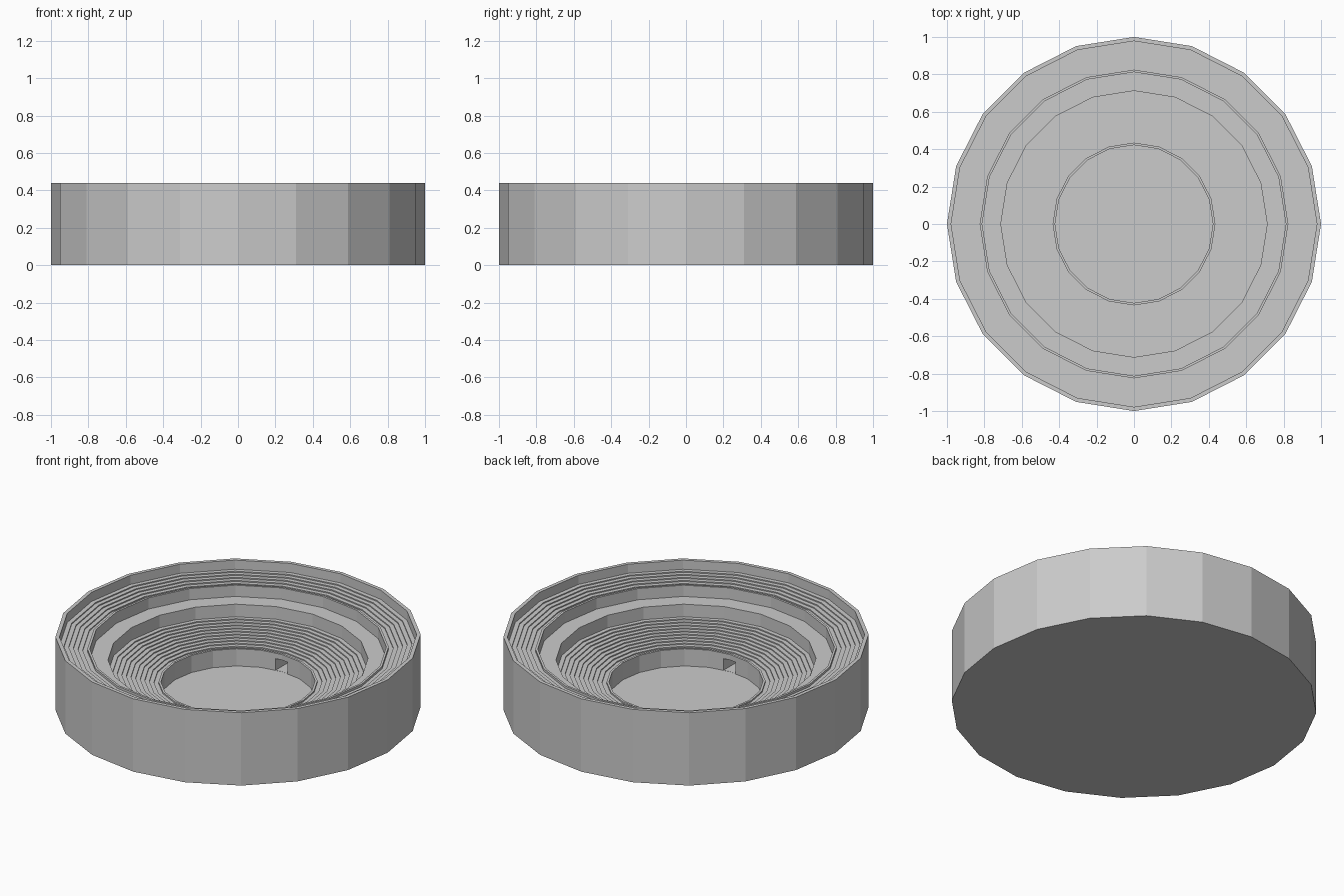
import bpy, bmesh, math

if "Cube" in bpy.data.objects:
    bpy.data.objects.remove(bpy.data.objects["Cube"])

SIDES = 20


def stairs(r0, r1, z0, z1, n):
    """Stepped profile going inward from (r0, z0) to (r1, z1)."""
    pts = []
    for i in range(n):
        z = z0 + (z1 - z0) * i / (n - 1)
        pts += [(r0 + (r1 - r0) * i / n, z), (r0 + (r1 - r0) * (i + 1) / n, z)]
    return pts


def lathe(name, profile):
    """Revolve a profile into a closed faceted solid, capped at both ends."""
    bm = bmesh.new()
    rings = []
    for r, z in profile:
        rings.append([bm.verts.new((r * math.cos(2 * math.pi * i / SIDES),
                                    r * math.sin(2 * math.pi * i / SIDES), z))
                      for i in range(SIDES)])
    for a, b in zip(rings, rings[1:]):
        for i in range(SIDES):
            j = (i + 1) % SIDES
            bm.faces.new((a[i], a[j], b[j], b[i]))
    bm.faces.new(rings[0][::-1])
    bm.faces.new(rings[-1])
    bmesh.ops.recalc_face_normals(bm, faces=bm.faces)
    me = bpy.data.meshes.new(name)
    bm.to_mesh(me)
    bm.free()
    ob = bpy.data.objects.new(name, me)
    bpy.context.collection.objects.link(ob)
    return ob


# Bowl: outer wall, upper stand, walkway, lower stand, arena floor
profile = [(1, 0), (1, 0.44), (0.978, 0.44)]
profile += stairs(0.978, 0.825, 0.385, 0.352, 6)
profile += [(0.825, 0.366), (0.812, 0.366), (0.812, 0.298), (0.712, 0.298)]
profile += stairs(0.712, 0.435, 0.222, 0.155, 11)
profile += [(0.435, 0.164), (0.422, 0.164), (0.422, 0.06)]
bowl = lathe("arena_bowl", profile)

# Entrance tunnels at the front and back of the arena floor
for name, side in (("front_tunnel_cutter", -1), ("back_tunnel_cutter", 1)):
    bpy.ops.mesh.primitive_cube_add(size=1, location=(0, side * 0.47, 0.096))
    cutter = bpy.context.object
    cutter.name = name
    cutter.scale = (0.08, 0.24, 0.07)
    cutter.hide_render = True
    cutter.hide_set(True)
    mod = bowl.modifiers.new(name, 'BOOLEAN')
    mod.operation = 'DIFFERENCE'
    mod.solver = 'EXACT'
    mod.object = cutter
